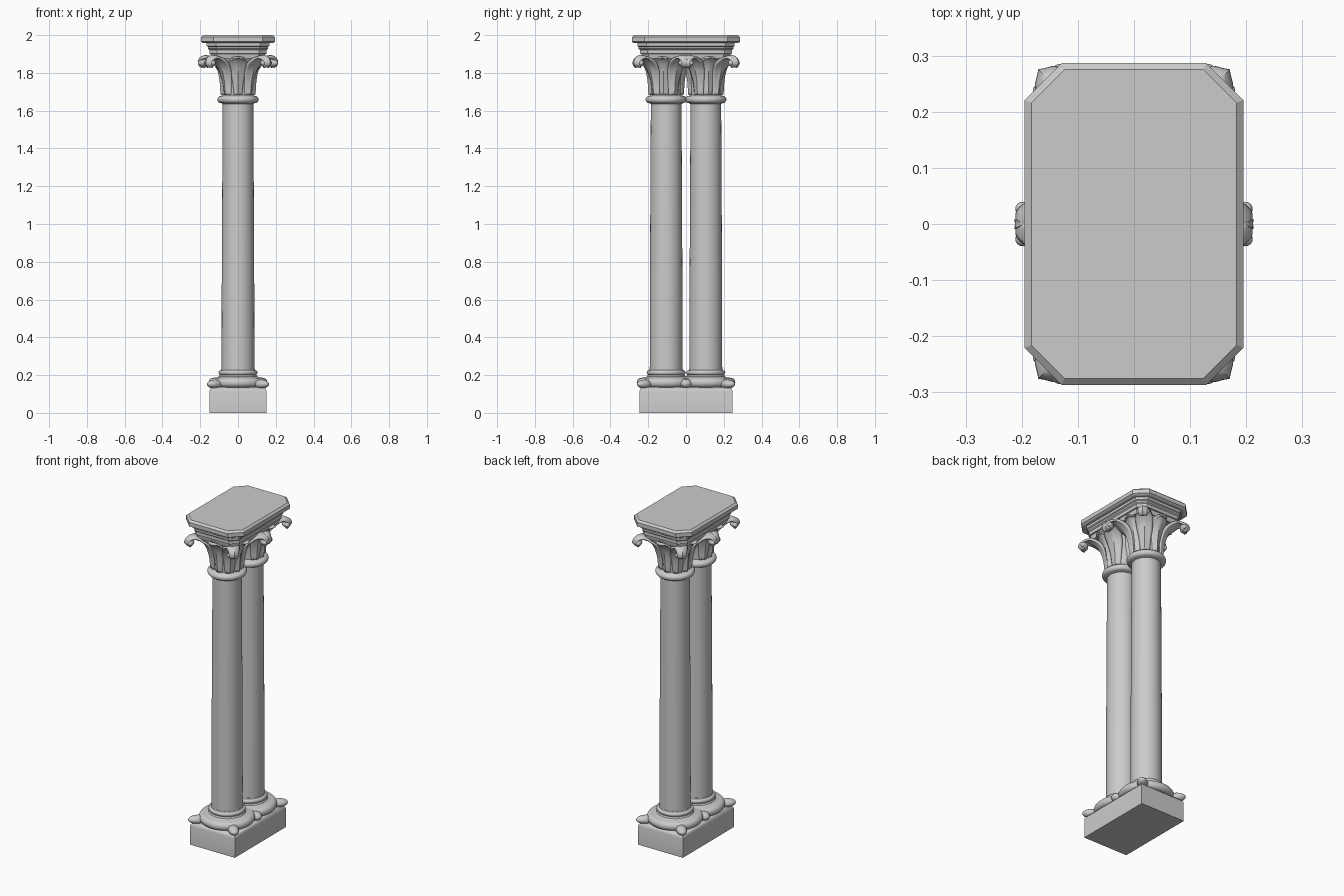
import bpy, bmesh, math
from mathutils import Vector

if "Cube" in bpy.data.objects:
    bpy.data.objects.remove(bpy.data.objects["Cube"])

COL_Y = 0.105


def add(name, bm, angle=35):
    bmesh.ops.recalc_face_normals(bm, faces=bm.faces[:])
    me = bpy.data.meshes.new(name)
    bm.to_mesh(me)
    bm.free()
    ob = bpy.data.objects.new(name, me)
    bpy.context.collection.objects.link(ob)
    bpy.ops.object.select_all(action='DESELECT')
    ob.select_set(True)
    bpy.context.view_layer.objects.active = ob
    bpy.ops.object.shade_smooth_by_angle(angle=math.radians(angle))
    return ob


def loft(name, rings, angle=35):
    bm = bmesh.new()
    loops = [[bm.verts.new(p) for p in r] for r in rings]
    n = len(loops[0])
    for a, b in zip(loops, loops[1:]):
        for i in range(n):
            j = (i + 1) % n
            bm.faces.new((a[i], a[j], b[j], b[i]))
    bm.faces.new(loops[0])
    bm.faces.new(loops[-1])
    return add(name, bm, angle)


def lathe(name, profile, cy, n=48):
    return loft(name, [[(r * math.cos(2 * math.pi * i / n), cy + r * math.sin(2 * math.pi * i / n), z)
                        for i in range(n)] for r, z in profile])


def roll(r, z, rr, n=10):
    """Half-round moulding: outer radius r, centre height z, half height rr."""
    return [(r - rr + rr * math.cos(t), z + rr * math.sin(t))
            for t in (math.pi * (i / n - 0.5) for i in range(n + 1))]


def smooth_path(pts, steps=4):
    out = []
    for i in range(len(pts) - 1):
        p = [Vector(pts[max(0, min(len(pts) - 1, i + k))]) for k in (-1, 0, 1, 2)]
        for s in range(steps):
            t = s / steps
            out.append(0.5 * (2 * p[1] + (p[2] - p[0]) * t + (2 * p[0] - 5 * p[1] + 4 * p[2] - p[3]) * t * t
                              + (3 * p[1] - p[0] - 3 * p[2] + p[3]) * t ** 3))
    return out + [Vector(pts[-1])]


def leaf(name, side, ang, path):
    """Curling leaf: path points are (reach, height, half width)."""
    a = math.radians(ang)
    out = Vector((math.cos(a), side * math.sin(a), 0))
    lat = Vector((-out.y, out.x, 0))
    c = Vector((0, side * COL_Y, 0))
    bm = bmesh.new()
    rows = []
    for d, z, w in smooth_path(path):
        row = []
        for k in range(9):
            u = k / 4 - 1
            rib = 0.006 * max(0, 1 - abs(u) * 3)
            p = c + out * (d - 0.45 * w * u * u + rib) + lat * (u * w)
            row.append(bm.verts.new((p.x, p.y, z - 0.25 * w * u * u)))
        rows.append(row)
    for r, q in zip(rows, rows[1:]):
        for k in range(8):
            bm.faces.new((r[k], r[k + 1], q[k + 1], q[k]))
    ob = add(name, bm, 50)
    m = ob.modifiers.new("thickness", 'SOLIDIFY')
    m.thickness = 0.012
    m.offset = 0


def blob(name, loc, size, rot):
    bpy.ops.mesh.primitive_uv_sphere_add(segments=20, ring_count=12, radius=1, location=loc,
                                         rotation=(0, 0, rot))
    ob = bpy.context.object
    ob.name = name
    ob.scale = size
    bpy.ops.object.shade_smooth()


def rect(x, y, z, cut):
    return [(x, -y + cut, z), (x, y - cut, z), (x - cut, y, z), (-x + cut, y, z),
            (-x, y - cut, z), (-x, -y + cut, z), (-x + cut, -y, z), (x - cut, -y, z)]


# Shared plinth with a softened top edge
plinth = [(0, 0), (0, 0.115), (0.003, 0.124), (0.009, 0.132), (0.018, 0.136)]
loft("plinth", [[(sx * (0.151 - i), sy * (0.246 - i), z) for sx, sy in ((1, 1), (-1, 1), (-1, -1), (1, -1))]
                for i, z in plinth], 50)

# Shared stepped abacus with clipped corners
steps = [(0.055, 1.875), (0.05, 1.9), (0.043, 1.902), (0.043, 1.922), (0.036, 1.928), (0.036, 1.938),
         (0.029, 1.942), (0.029, 1.957), (0.012, 1.957), (0.0, 1.965), (0.0, 1.989), (0.012, 2.0)]
rings = []
for i, z in steps:
    x, y, cut = 0.195 - i, 0.287 - i, 0.066 - i * 0.586
    rings.append(rect(x, y, z, cut))
loft("abacus", rings, 20)

corner_path = [(0.083, 1.685, 0.022), (0.091, 1.76, 0.03), (0.113, 1.825, 0.042), (0.15, 1.868, 0.048),
               (0.19, 1.888, 0.036), (0.222, 1.874, 0.026), (0.229, 1.85, 0.022), (0.214, 1.834, 0.018)]
face_path = [(0.082, 1.685, 0.018), (0.087, 1.76, 0.026), (0.1, 1.82, 0.042), (0.122, 1.862, 0.05),
             (0.145, 1.882, 0.036), (0.155, 1.876, 0.014)]

for side, tag in ((-1, "front"), (1, "back")):
    cy = side * COL_Y
    # Moulded base, tapered shaft and neck ring
    lathe(tag + "_base", [(0.12, 0.13)] + roll(0.156, 0.16, 0.026) + [(0.115, 0.187), (0.103, 0.192), (0.098, 0.2)]
          + roll(0.103, 0.213, 0.013) + [(0.088, 0.23)], cy)
    lathe(tag + "_shaft", [(0.087, 0.2), (0.086, 0.7), (0.083, 1.3), (0.081, 1.66)], cy)
    lathe(tag + "_neck_ring", [(0.08, 1.635)] + roll(0.109, 1.659, 0.019) + [(0.08, 1.684)], cy)
    # Flaring bell behind the leaves
    lathe(tag + "_bell", [(0.079, 1.67), (0.08, 1.72), (0.084, 1.77), (0.094, 1.815), (0.108, 1.85),
                          (0.13, 1.878), (0.132, 1.89)], cy)

    # Leaves on the diagonals end in curled knobs; flatter leaves sit between
    for ang in (45, 135, -28, -152):
        leaf(tag + "_corner_leaf", side, ang, corner_path)
        a = math.radians(ang)
        d = (math.cos(a), side * math.sin(a))
        rot = math.atan2(d[1], d[0])
        blob(tag + "_curl", (d[0] * 0.208, cy + d[1] * 0.208, 1.853), (0.023, 0.033, 0.023), rot)
        for s in (-1, 1):
            blob(tag + "_curl_eye", (d[0] * 0.212 - s * d[1] * 0.025, cy + d[1] * 0.212 + s * d[0] * 0.025, 1.852),
                 (0.013, 0.012, 0.013), rot)
    for ang in (90, 8, 172, -90):
        leaf(tag + "_face_leaf", side, ang, face_path)

    # Spurs filling the plinth corners
    for sx in (-1, 1):
        a = math.atan2(side, sx)
        blob(tag + "_corner_spur", (sx * 0.122, cy + side * 0.113, 0.152), (0.052, 0.03, 0.024), a)

# Spurs where the two bases meet
for sx in (-1, 1):
    blob("middle_spur", (sx * 0.115, 0, 0.154), (0.042, 0.032, 0.026), 0)
